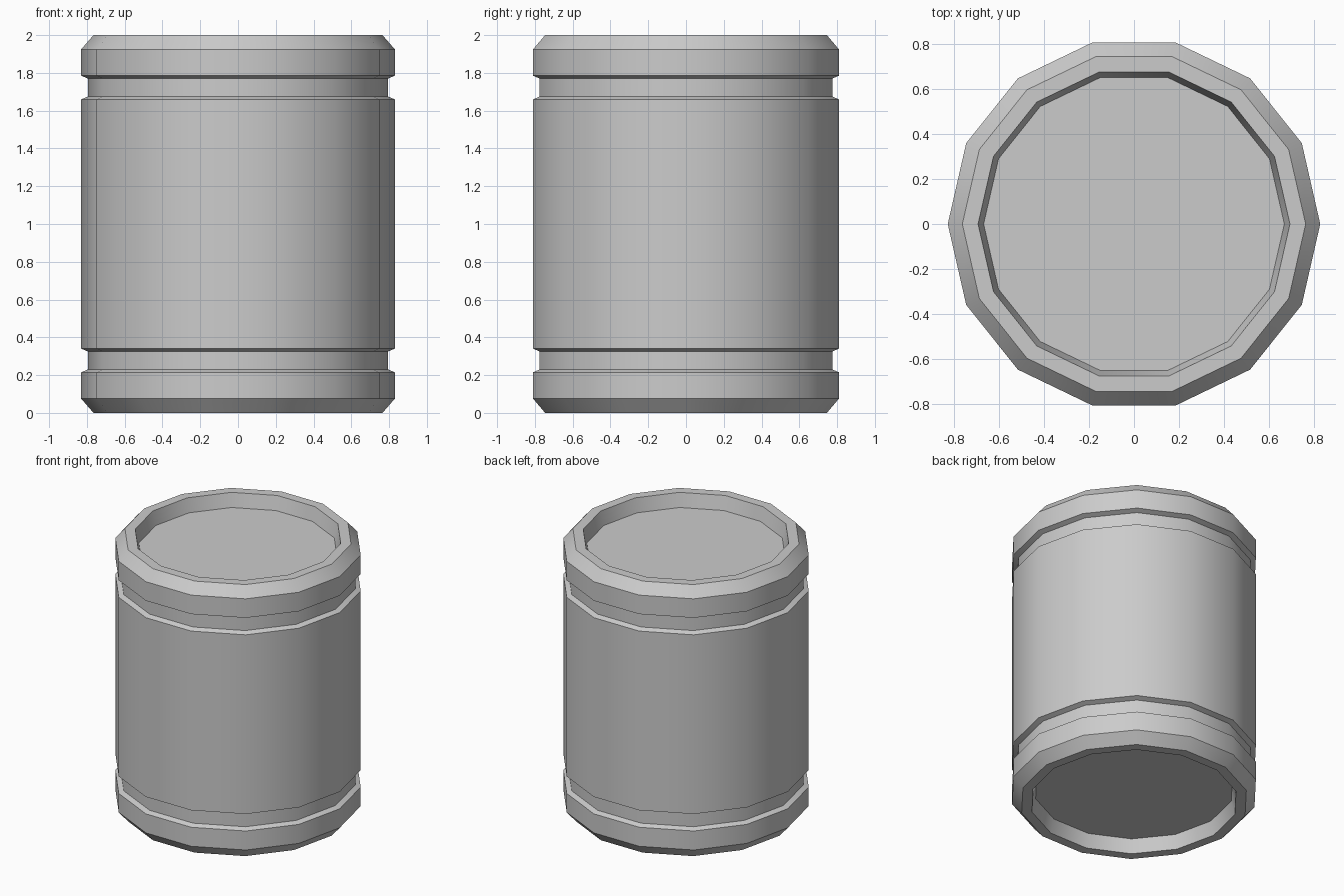
import bpy, bmesh, math

if "Cube" in bpy.data.objects:
    bpy.data.objects.remove(bpy.data.objects["Cube"])

SIDES = 14
CENTRE = 1.0

# Upper half of the barrel outline (radius, z): recessed lid, rim, chamfer, groove, wall
upper = [(0.67, 1.90), (0.695, 2.0), (0.765, 2.0), (0.83, 1.925),
         (0.83, 1.785), (0.795, 1.77), (0.795, 1.675), (0.83, 1.66)]
# The lower groove repeats the upper one; the end caps mirror each other
lower = [(r, 2 * CENTRE - z) for r, z in reversed(upper)]
profile = upper + lower

bm = bmesh.new()
rings = []
for r, z in profile:
    rings.append([bm.verts.new((r * math.cos(2 * math.pi * i / SIDES),
                                r * math.sin(2 * math.pi * i / SIDES), z))
                  for i in range(SIDES)])

# Side bands
for a, b in zip(rings, rings[1:]):
    for i in range(SIDES):
        j = (i + 1) % SIDES
        bm.faces.new((a[i], b[i], b[j], a[j]))

# Recessed lid and base
bm.faces.new(rings[0])
bm.faces.new(rings[-1][::-1])
bmesh.ops.recalc_face_normals(bm, faces=bm.faces)

mesh = bpy.data.meshes.new("barrel")
bm.to_mesh(mesh)
bm.free()
barrel = bpy.data.objects.new("barrel", mesh)
bpy.context.collection.objects.link(barrel)

# Smooth around the wall, sharp at the rims and grooves
bpy.context.view_layer.objects.active = barrel
barrel.select_set(True)
bpy.ops.object.shade_smooth_by_angle(angle=math.radians(30))
